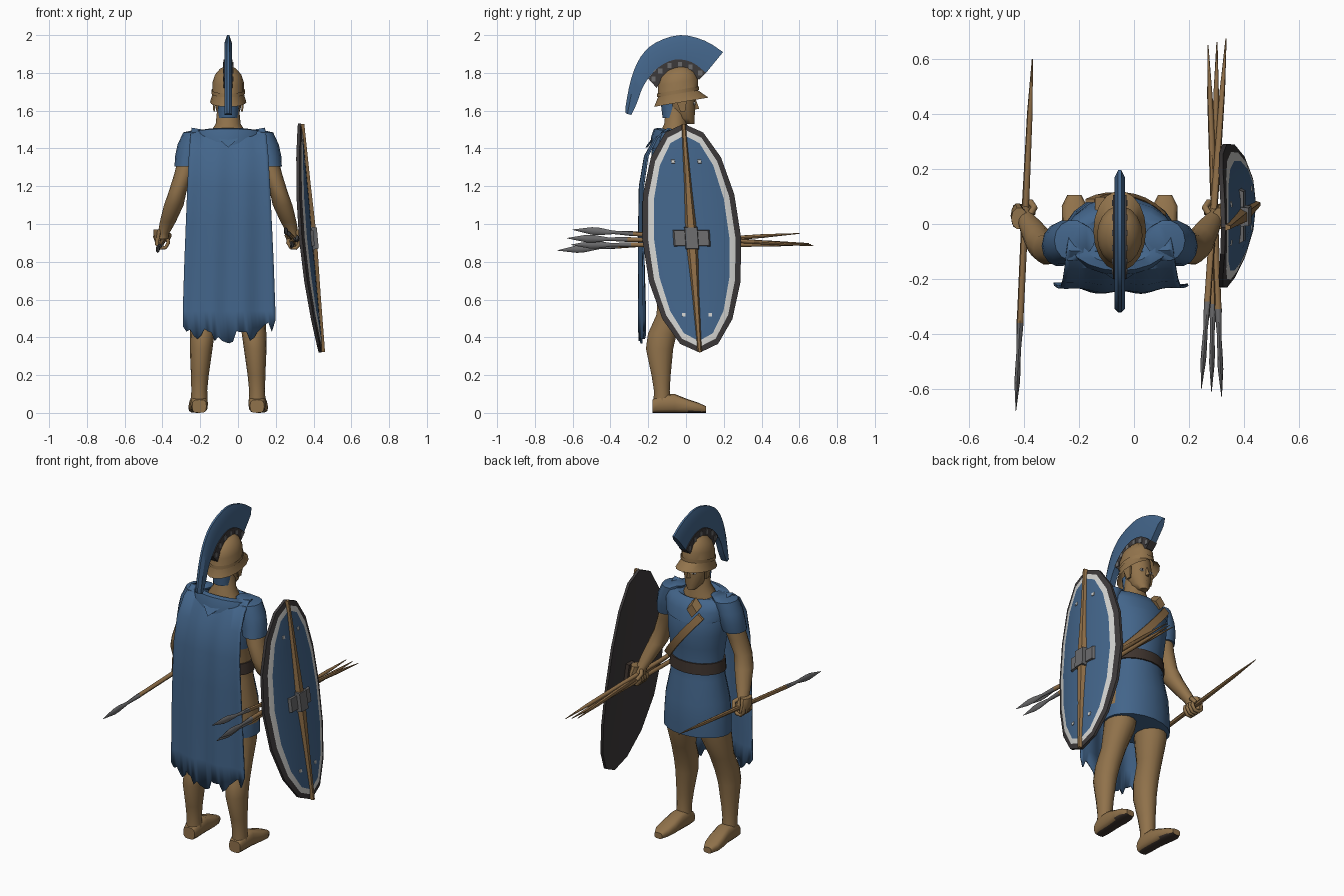
import bpy, bmesh, math, random
from mathutils import Vector

if "Cube" in bpy.data.objects:
    bpy.data.objects.remove(bpy.data.objects["Cube"])
random.seed(4)
CX = -0.052  # body centre line


def material(name, *rgb):
    m = bpy.data.materials.new(name)
    m.use_nodes = True
    m.diffuse_color = (*rgb, 1)
    b = m.node_tree.nodes["Principled BSDF"]
    b.inputs["Base Color"].default_value = (*rgb, 1)
    b.inputs["Roughness"].default_value = 0.8
    return m


SKIN = material("tan skin", 0.28, 0.168, 0.07)
BRONZE = material("bronze", 0.29, 0.175, 0.073)
WOOD = material("spear wood", 0.28, 0.16, 0.065)
BLUE = material("blue cloth", 0.056, 0.13, 0.255)
DARK = material("dark grey", 0.046, 0.041, 0.042)
WHITE = material("off white", 0.65, 0.65, 0.63)
STEEL = material("steel", 0.145, 0.145, 0.15)
LEATHER = material("dark leather", 0.05, 0.035, 0.028)


def finish(name, bm, mats, angle=45, rule=None):
    bmesh.ops.recalc_face_normals(bm, faces=bm.faces)
    if rule:
        for f in bm.faces:
            f.material_index = rule(f.calc_center_median())
    me = bpy.data.meshes.new(name)
    bm.to_mesh(me)
    bm.free()
    for m in mats:
        me.materials.append(m)
    ob = bpy.data.objects.new(name, me)
    bpy.context.collection.objects.link(ob)
    bpy.ops.object.select_all(action='DESELECT')
    ob.select_set(True)
    bpy.context.view_layer.objects.active = ob
    bpy.ops.object.shade_smooth_by_angle(angle=math.radians(angle))
    return ob


def skin(name, rings, mats, closed=True, caps=True, angle=45, rule=None):
    """Bridge a list of point rings with quads."""
    bm = bmesh.new()
    vs = [[bm.verts.new(p) for p in r] for r in rings]
    n = len(rings[0])
    for a, b in zip(vs, vs[1:]):
        for i in range(n if closed else n - 1):
            j = (i + 1) % n
            bm.faces.new((a[i], a[j], b[j], b[i]))
    if caps:
        bm.faces.new(vs[0])
        bm.faces.new(vs[-1])
    return finish(name, bm, mats, angle, rule)


def loft(name, rows, mat, axis='z', n=14, tilt=0, power=1, **kw):
    """Rows are (x, y, z, radius a, radius b) across the axis."""
    rings = []
    for x, y, z, a, b in rows:
        ring = []
        for k in range(n):
            c, s = (math.copysign(abs(f(2 * math.pi * k / n)) ** power, f(2 * math.pi * k / n))
                    for f in (math.cos, math.sin))
            ring.append((x + a * c, y + b * s, z + tilt * b * s) if axis == 'z' else (x + a * c, y, z + b * s))
        rings.append(ring)
    return skin(name, rings, mat if isinstance(mat, list) else [mat], **kw)


def tube(name, pts, r, mat):
    cu = bpy.data.curves.new(name, 'CURVE')
    cu.dimensions = '3D'
    cu.bevel_depth = r
    cu.bevel_resolution = 1
    cu.use_fill_caps = True
    sp = cu.splines.new('POLY')
    sp.points.add(len(pts) - 1)
    for p, q in zip(sp.points, pts):
        p.co = (*q, 1)
    cu.materials.append(mat)
    bpy.context.collection.objects.link(bpy.data.objects.new(name, cu))


def centred(rows):
    return [(CX, y, z, a, b) for z, y, a, b in rows]


def open_flank(c):
    """Bare skin shows where the tunic is open on the left side."""
    turn = math.degrees(math.atan2(c.y + .04, c.x - CX))
    return int(.75 < c.z < 1.2 and -52 < turn < 20)


# Tunic, belt and shoulder mantle
loft("tunic", centred([(.675, -.04, .205, .148), (.75, -.04, .203, .15), (.87, -.04, .192, .148),
                       (1.0, -.04, .165, .125), (1.1, -.04, .155, .118), (1.2, -.04, .168, .132),
                       (1.28, -.04, .178, .14), (1.38, -.045, .185, .138), (1.46, -.05, .16, .11)]),
     [BLUE, SKIN], n=20, rule=open_flank)
loft("belt", centred([(1.045, -.04, .17, .13), (1.11, -.04, .164, .127)]), LEATHER, n=20)
loft("mantle", centred([(1.38, -.045, .192, .145), (1.44, -.05, .205, .135), (1.485, -.055, .19, .115),
                        (1.495, -.055, .14, .09), (1.475, -.055, .085, .07)]),
     BLUE, n=20, tilt=-.16, caps=False)
# Chest strap with neck clasp
strap = []
for k in range(8):
    t = k / 7
    x, z = -.16 + .26 * t, 1.41 - .31 * t
    y = -.04 + .148 * math.sqrt(1 - ((x - CX) / .195) ** 2) - .02 * t + .008 * math.sin(math.pi * t)
    strap.append([(x - .017, y - .005, z - .013), (x + .017, y - .005, z + .013),
                  (x + .017, y + .008, z + .013), (x - .017, y + .008, z - .013)])
skin("chest_strap", strap, [WOOD])
loft("neck_patch", [(CX - .05, .05, 1.455, .04, .045), (CX - .055, .098, 1.435, .034, .04)], SKIN, axis='y', n=4)

# Neck, head and face
loft("neck", centred([(1.42, -.06, .11, .08), (1.49, -.06, .092, .075), (1.53, -.055, .066, .062),
                      (1.64, -.05, .055, .055)]), SKIN)
loft("head", centred([(1.53, .015, .025, .03), (1.56, -.008, .052, .055), (1.62, -.025, .068, .075),
                      (1.67, -.03, .073, .08), (1.74, -.04, .07, .08)]), SKIN)
skin("nose", [[(CX - .006, .04, 1.665), (CX + .006, .04, 1.665), (CX, .052, 1.66)],
              [(CX - .014, .04, 1.605), (CX + .014, .04, 1.605), (CX, .07, 1.61)]], [SKIN])
for s in (-1, 1):
    loft("eye", [(CX + s * .031, y, 1.638, .012, .007) for y in (.04, .049)], WHITE, axis='y', n=8)
    loft("pupil", [(CX + s * .031, y, 1.638, .005, .006) for y in (.046, .051)], LEATHER, axis='y', n=6)
tube("mouth", [(CX - .02, .034, 1.578), (CX, .044, 1.578), (CX + .02, .034, 1.578)], .003, LEATHER)
loft("neck_cloth", centred([(1.56, -.075, .052, .05), (1.64, -.08, .055, .055)]), BLUE)

# Helmet with flared rim, brow band and ear guards
loft("helmet", centred([(1.645, -.025, .096, .146), (1.69, -.042, .083, .107), (1.75, -.042, .083, .108),
                        (1.79, -.045, .07, .092), (1.82, -.045, .044, .06), (1.835, -.045, .012, .02)]),
     BRONZE, n=18, tilt=.17, caps=False, angle=35)
loft("helmet_band", centred([(1.69, -.042, .089, .113), (1.71, -.042, .089, .113)]), BRONZE, n=18, tilt=.17, caps=False)
for s in (-1, 1):
    skin("ear_guard", [[(CX + s * (.075 + w), -.055, 1.66), (CX + s * (.075 + w), .005, 1.66),
                        (CX + s * (.068 + w), -.005, 1.595), (CX + s * (.068 + w), -.03, 1.595)]
                       for w in (0, .01)], [BRONZE])

# Crest and its holder, swept front to back
outer = [(.196, 1.91), (.10, 1.97), (-.03, 2.0), (-.16, 1.96), (-.24, 1.885), (-.29, 1.77), (-.32, 1.62), (-.318, 1.585)]
inner = [(.106, 1.80), (.03, 1.857), (-.06, 1.87), (-.145, 1.83), (-.20, 1.77), (-.235, 1.71), (-.26, 1.64), (-.29, 1.577)]
base = [(.07, 1.765), (.01, 1.785), (-.06, 1.80), (-.12, 1.775), (-.155, 1.72)]


def smooth_path(pts, steps=3):
    """Pass a spline through the points."""
    p = [Vector(q) for q in (pts[0], *pts, pts[-1])]
    out = []
    for a, b, c, d in zip(p, p[1:], p[2:], p[3:]):
        for k in range(steps):
            t = k / steps
            out.append(b + .5 * t * (c - a + t * (2 * a - 5 * b + 4 * c - d + t * (3 * b - a - 3 * c + d))))
    return out + [p[-1]]


def fin(name, low, high, w0, w1, mat):
    rings = []
    for a, b in zip(smooth_path(low), smooth_path(high)):
        m = a.lerp(b, .7)
        rings.append([(CX + w, *q) for w, q in ((-w0, a), (-w0, m), (-w1, b), (w1, b), (w0, m), (w0, a))])
    skin(name, rings, [mat], angle=30)


fin("crest", inner, outer, .019, .006, BLUE)
fin("crest_holder", base, inner[:5], .024, .024, DARK)
for a, b in list(zip(smooth_path(base), smooth_path(inner[:5])))[1::2]:
    y, z = a.lerp(b, .65)
    for s in (-1, 1):
        skin("holder_stud", [[(CX + s * w, y + i * .011, z + j * .013) for i, j in ((-1, -1), (1, -1), (1, 1), (-1, 1))]
                             for w in (.022, .028)], [STEEL])

# Arms, sleeves, fists, legs and feet on both sides
for s, side in ((-1, "right"), (1, "left")):
    def limb(rows):
        return [(CX + s * o, y, z, a, b) for o, y, z, a, b in rows]
    loft(side + "_arm", limb([(.17, -.06, 1.46, .06, .06), (.205, -.07, 1.36, .056, .062), (.235, -.085, 1.26, .052, .06),
                              (.268, -.09, 1.17, .047, .058), (.288, -.07, 1.10, .052, .058),
                              (.32, -.02, 1.01, .042, .045), (.342, .015, .95, .03, .034),
                              (.348, .025, .92, .032, .042)]), SKIN)
    loft(side + "_sleeve", limb([(.13, -.055, 1.50, .04, .05), (.17, -.06, 1.485, .068, .075),
                                 (.195, -.065, 1.42, .073, .08), (.21, -.07, 1.36, .071, .078),
                                 (.22, -.08, 1.305, .064, .074)]), BLUE)
    loft(side + "_palm", limb([(.365, .02, .97, .03, .04), (.372, .03, .93, .025, .046), (.36, .035, .885, .02, .04)]), SKIN, n=10)
    for k in range(4):
        y = -.004 + .022 * k
        tube(side + "_finger", [(CX + s * (.348 + .032 * math.cos(t)), y, .905 + .035 * math.sin(t))
                                for t in (.6, -.3, -1.2, -2.1, -3.0, -3.7)], .011, SKIN)
    tube(side + "_thumb", [(CX + s * .33, .03, .955), (CX + s * .31, .06, .94), (CX + s * .325, .08, .91)], .012, SKIN)
    loft(side + "_leg", limb([(.095, -.04, .80, .088, .10), (.112, -.055, .64, .085, .095), (.128, -.085, .52, .068, .073),
                              (.137, -.125, .42, .065, .078), (.143, -.14, .34, .06, .074),
                              (.15, -.132, .2, .047, .052), (.153, -.128, .12, .042, .043),
                              (.153, -.125, .05, .045, .048)]), SKIN)
    loft(side + "_foot", limb([(.153, -.177, .035, .038, .035), (.153, -.14, .048, .046, .048), (.155, -.06, .05, .046, .05),
                               (.16, .01, .036, .05, .036), (.165, .065, .027, .046, .027),
                               (.165, .105, .018, .026, .018)]), [SKIN, LEATHER], axis='y', n=12, power=.65,
         rule=lambda c: int(c.z < .008))

# Cloak: a folded sheet with a ragged hem
path = [(1.495, -.045), (1.51, -.10), (1.46, -.165), (1.36, -.22), (1.2, -.247), (1.0, -.25), (.8, -.25), (.54, -.248)]
N = 26
cols = []
for i in range(N + 1):
    t = 2 * i / N - 1
    hem = .41 + .08 * abs(t) ** 3 + random.uniform(-.05, .03)
    col = []
    for k, (z, y) in enumerate(path + [(hem, -.248)]):
        f = min(k / 7, 1)
        half = .185 + .06 * f
        ripple = .008 * f * math.sin(9 * t + 2 * f)
        drop = .035 * (1 - abs(t)) if k < 2 else 0
        col.append((CX + .005 * f + half * t, y + ripple + .03 * t * t * f, z - drop))
    cols.append(col)
cloak = skin("cloak", cols, [BLUE], closed=False, caps=False, angle=30)
cloak.modifiers.new("thickness", 'SOLIDIFY').thickness = .01
skin("cloak_hood_fold", [[(CX - .09, -.145 + d, 1.485), (CX + .09, -.145 + d, 1.485), (CX, -.204 + d, 1.405)]
                         for d in (0, -.012)], [BLUE])


# Spears: leaf blade, socket and tapered shaft
def spear(name, tip, butt):
    a, b = Vector(tip), Vector(butt)
    rows = []
    for t, rx, rz in ((0, .001, .001), (.08, .010, .02), (.11, .010, .02), (.17, .008, .009), (.25, .013, .013),
                      (.27, .012, .012), (.6, .013, .013), (.85, .010, .010), (1, .002, .002)):
        rows.append((*a.lerp(b, t), rx, rz))
    edge = a.lerp(b, .25).y
    loft(name, rows, [WOOD, STEEL], axis='y', n=8, rule=lambda c: int(c.y < edge))


spear("right_spear", (-.43, -.68, .86), (-.37, .60, .95))
for k, (tz, ty) in enumerate(((.97, -.60), (.89, -.61), (.925, -.63))):
    spear("left_javelin", (.245 + .037 * k, ty, tz), (.335 - .033 * k, .675 - .012 * k, .885 + .006 * k))

# Shield: oval board bent about its long axis
A, B = .262, .612


def on_shield(v, u, w=0):
    return (.388 - .09 * u - .045 * (v / .25) ** 2 + w, .03 - .07 * u + v, .925 + .99 * u)


def oval(d, w, f=1):
    return [on_shield(f * (A - d) * math.cos(t), f * (B - d) * math.sin(t), w)
            for t in (math.pi * k / 8 for k in range(16))]


def shield_colour(c):
    """Dark back and rim, pale ring, blue field."""
    u = (c.z - .925) / .99
    v = c.y - .03 + .07 * u
    if c.x < on_shield(v, u, -.006)[0] or math.hypot(v / (A - .03), u / (B - .03)) > .98:
        return 0
    return 1 if math.hypot(v / (A - .062), u / (B - .062)) > .98 else 2


skin("shield", [oval(.03, -.018, f) for f in (.02, .35, .7, 1)] + [oval(0, -.016), oval(0, 0), oval(.03, .004)]
     + [oval(.062, .006, f) for f in (1, .7, .35, .02)], [DARK, WHITE, BLUE], angle=30, rule=shield_colour)
rib = []
for u, h in ((-.61, .012), (-.3, .021), (-.07, .032), (.07, .032), (.3, .021), (.61, .012)):
    rib.append([on_shield(-h, u), on_shield(-h * .5, u, .012 + h * .5), on_shield(h * .5, u, .012 + h * .5), on_shield(h, u)])
skin("shield_rib", rib, [WOOD])


def plate(name, v, u, hv, hu, w, mat):
    skin(name, [[on_shield(v + a * hv * q, u + b * hu * q, z) for a, b in ((-1, -1), (1, -1), (1, 1), (-1, 1))]
                for z, q in ((0, 1), (w, .9))], [mat])


plate("boss_bar", 0, 0, .1, .045, .02, STEEL)
plate("boss", 0, 0, .036, .062, .035, STEEL)
plate("shield_grip", 0, 0, .03, .05, -.04, LEATHER)
for u in (-.41, .41):
    for v in (-.07, .07):
        plate("shield_mark", v, u, .01, .01, .0095, WHITE)
